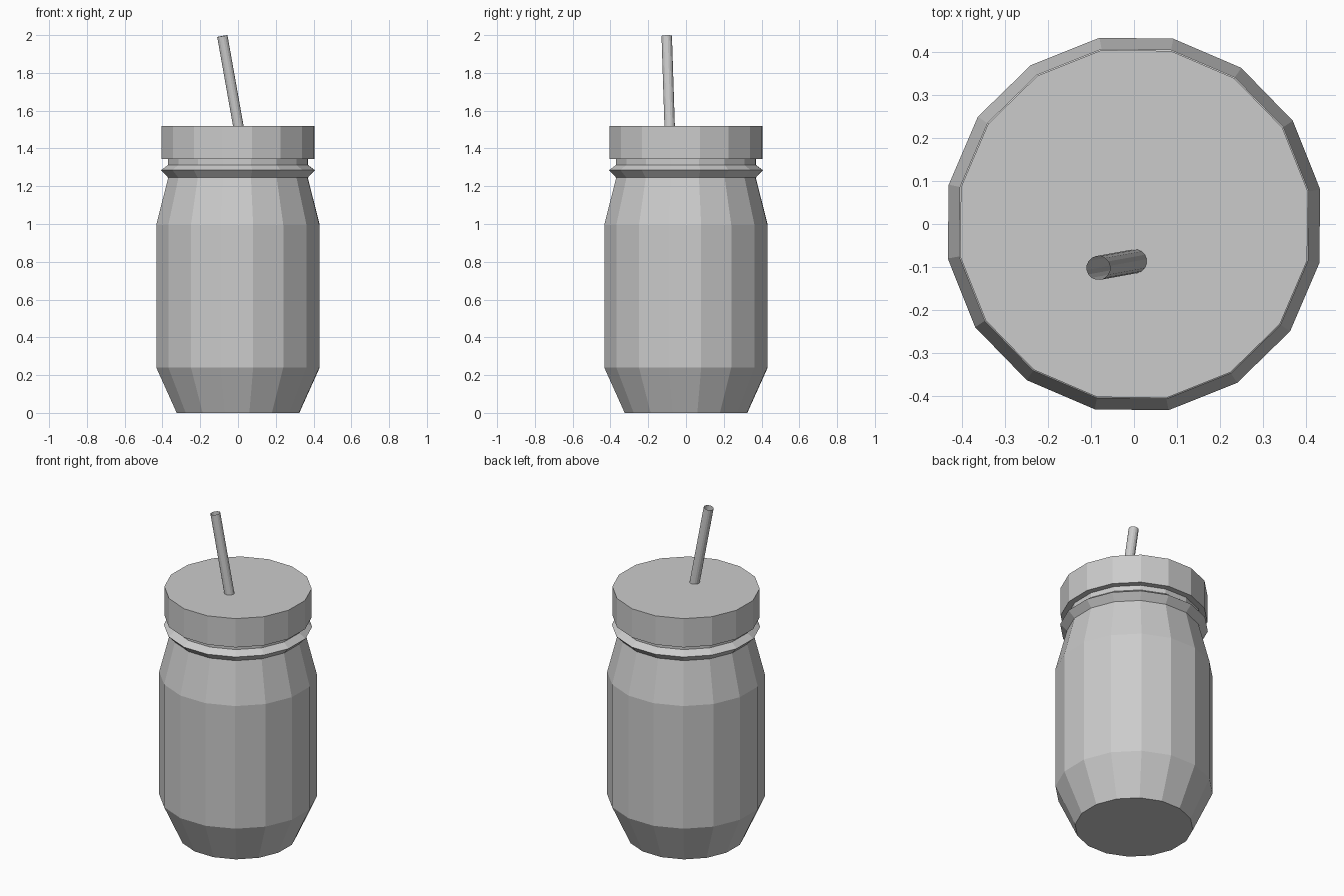
import bpy, bmesh
from math import cos, sin, pi, radians
from mathutils import Vector

if "Cube" in bpy.data.objects:
    bpy.data.objects.remove(bpy.data.objects["Cube"])


def make_object(name, bm):
    bmesh.ops.recalc_face_normals(bm, faces=bm.faces)
    mesh = bpy.data.meshes.new(name)
    bm.to_mesh(mesh)
    bm.free()
    obj = bpy.data.objects.new(name, mesh)
    bpy.context.collection.objects.link(obj)
    return obj


def turned(name, profile, sides=16, turn=radians(10.5)):
    """Revolve (radius, z) points into a faceted solid with flat end caps."""
    bm = bmesh.new()
    rings = [[bm.verts.new((r * cos(turn + 2 * pi * i / sides),
                            r * sin(turn + 2 * pi * i / sides), z))
              for i in range(sides)] for r, z in profile]
    for low, high in zip(rings, rings[1:]):
        for i in range(sides):
            j = (i + 1) % sides
            bm.faces.new((low[i], low[j], high[j], high[i]))
    bm.faces.new(rings[0][::-1])
    bm.faces.new(rings[-1])
    return make_object(name, bm)


# Jar body with tapered base, shoulder, raised collar and neck
turned("jar", [(0.33, 0), (0.44, 0.24), (0.44, 0.995), (0.376, 1.245),
               (0.414, 1.285), (0.376, 1.313), (0.376, 1.36)])

# Flat screw lid
turned("lid", [(0.411, 1.343), (0.411, 1.52)])

# Leaning straw, open at both ends
foot, tip = Vector((0.005, -0.086, 1.50)), Vector((-0.083, -0.102, 1.995))
axis = tip - foot
bm = bmesh.new()
bmesh.ops.create_cone(bm, cap_ends=False, segments=16, radius1=0.028,
                      radius2=0.028, depth=axis.length)
straw = make_object("straw", bm)
straw.location = (foot + tip) / 2
straw.rotation_mode = 'QUATERNION'
straw.rotation_quaternion = axis.to_track_quat('Z', 'Y')
